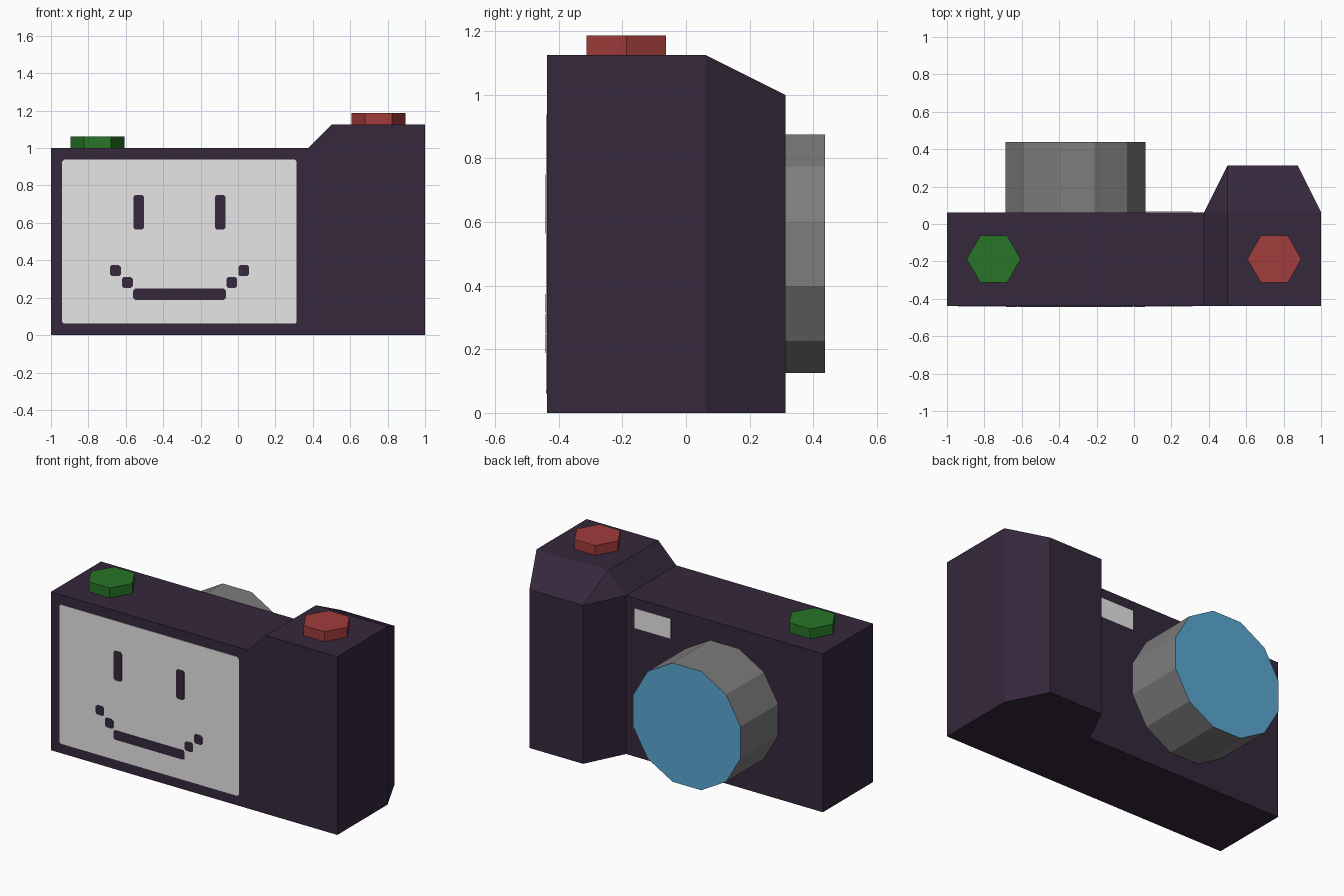
import bpy, bmesh, math
from mathutils import Matrix

if "Cube" in bpy.data.objects:
    bpy.data.objects.remove(bpy.data.objects["Cube"])


def mat(name, r, g, b):
    m = bpy.data.materials.new(name)
    lin = [((c / 255 + 0.055) / 1.055) ** 2.4 for c in (r, g, b)]
    m.diffuse_color = (*lin, 1)
    m.use_nodes = True
    m.node_tree.nodes["Principled BSDF"].inputs["Base Color"].default_value = m.diffuse_color
    return m


DARK = mat("dark_plum", 53, 40, 60)
PALE = mat("pale_grey", 230, 230, 230)
GREY = mat("mid_grey", 125, 125, 125)
BLUE = mat("glass_blue", 91, 169, 212)
GREEN = mat("button_green", 39, 117, 39)
RED = mat("button_red", 161, 60, 60)


def finish(bm, name, *mats):
    bmesh.ops.recalc_face_normals(bm, faces=bm.faces)
    me = bpy.data.meshes.new(name)
    bm.to_mesh(me)
    bm.free()
    for m in mats:
        me.materials.append(m)
    ob = bpy.data.objects.new(name, me)
    bpy.context.collection.objects.link(ob)
    return ob


def prism(sides, radius, height, phase=0.0):
    """Upright regular prism standing on z = 0; returns bmesh and its cap."""
    bm = bmesh.new()
    rings = []
    for z in (0, height):
        rings.append([bm.verts.new((radius * math.cos(phase + math.tau * i / sides),
                                    radius * math.sin(phase + math.tau * i / sides), z))
                      for i in range(sides)])
    low, high = rings
    bm.faces.new(low[::-1])
    cap = bm.faces.new(high)
    for i in range(sides):
        j = (i + 1) % sides
        bm.faces.new((low[i], low[j], high[j], high[i]))
    return bm, cap


def plate(name, x0, x1, z0, z1, y0, y1, m, corner=0.0):
    """Thin upright box, optionally with clipped corners."""
    c = corner
    if c:
        pts = [(x0 + c, z0), (x1 - c, z0), (x1, z0 + c), (x1, z1 - c),
               (x1 - c, z1), (x0 + c, z1), (x0, z1 - c), (x0, z0 + c)]
    else:
        pts = [(x0, z0), (x1, z0), (x1, z1), (x0, z1)]
    bm = bmesh.new()
    a = [bm.verts.new((x, y0, z)) for x, z in pts]
    b = [bm.verts.new((x, y1, z)) for x, z in pts]
    bm.faces.new(a)
    bm.faces.new(b[::-1])
    for i in range(len(pts)):
        j = (i + 1) % len(pts)
        bm.faces.new((a[i], b[i], b[j], a[j]))
    return finish(bm, name, m)


BACK, FRONT = -0.4375, 0.0625   # screen side and lens side of the body

# Body with raised, chamfered grip: plan outline with a height at each corner
outline = [(-1, BACK, 1), (0.375, BACK, 1), (0.5, BACK, 1.125), (1, BACK, 1.125),
           (1, FRONT, 1.125), (0.875, 0.3125, 1), (0.5, 0.3125, 1),
           (0.375, FRONT, 1), (-1, FRONT, 1)]
bm = bmesh.new()
low = [bm.verts.new((x, y, 0)) for x, y, z in outline]
top = [bm.verts.new(p) for p in outline]
top.append(bm.verts.new((0.5, FRONT, 1.125)))
for i in range(9):
    j = (i + 1) % 9
    bm.faces.new((low[i], low[j], top[j], top[i]))
for f in ((0, 1, 7, 8), (1, 2, 9, 7), (2, 3, 4, 9), (9, 4, 5, 6), (7, 9, 6)):
    bm.faces.new([top[i] for i in f])
for f in ((0, 1, 7, 8), (1, 2, 3, 4, 7), (7, 4, 5, 6)):
    bm.faces.new([low[i] for i in f[::-1]])
finish(bm, "camera_body", DARK)

# Screen
plate("screen", -0.94, 0.314, 0.061, 0.939, BACK - 0.003, BACK, PALE, 0.01)

# Face on the screen: rectangles mirrored about the screen centre
CX = -0.3125
features = [("eye", 0.19, 0.246, 0.564, 0.75),
            ("mouth_inner", 0.25, 0.308, 0.252, 0.311),
            ("mouth_outer", 0.314, 0.372, 0.315, 0.374)]
for name, a, b, z0, z1 in features:
    for side, lo, hi in (("left", CX - b, CX - a), ("right", CX + a, CX + b)):
        plate(f"{name}_{side}", lo, hi, z0, z1, BACK - 0.005, BACK, DARK, 0.01)
plate("mouth_bar", CX - 0.248, CX + 0.248, 0.189, 0.248, BACK - 0.005, BACK, DARK, 0.01)

# Flash window beside the grip
plate("flash", 0.0625, 0.3125, 0.8125, 0.9375, FRONT, FRONT + 0.003, PALE)

# Lens barrel with glass inset in its cap
bm, cap = prism(12, 0.375 / math.cos(math.pi / 12), 0.375, math.pi / 12)
bmesh.ops.inset_region(bm, faces=[cap], thickness=0.045)
cap.material_index = 1
bm.transform(Matrix.Translation((CX, FRONT, 0.5)) @ Matrix.Rotation(-math.pi / 2, 4, 'X'))
finish(bm, "lens", GREY, BLUE)

# Hexagonal buttons
for name, x, z, m in (("green_button", -0.75, 1.0, GREEN), ("red_button", 0.75, 1.125, RED)):
    bm, cap = prism(6, 0.1443, 0.0625)
    bm.transform(Matrix.Translation((x, -0.1875, z)))
    finish(bm, name, m)
